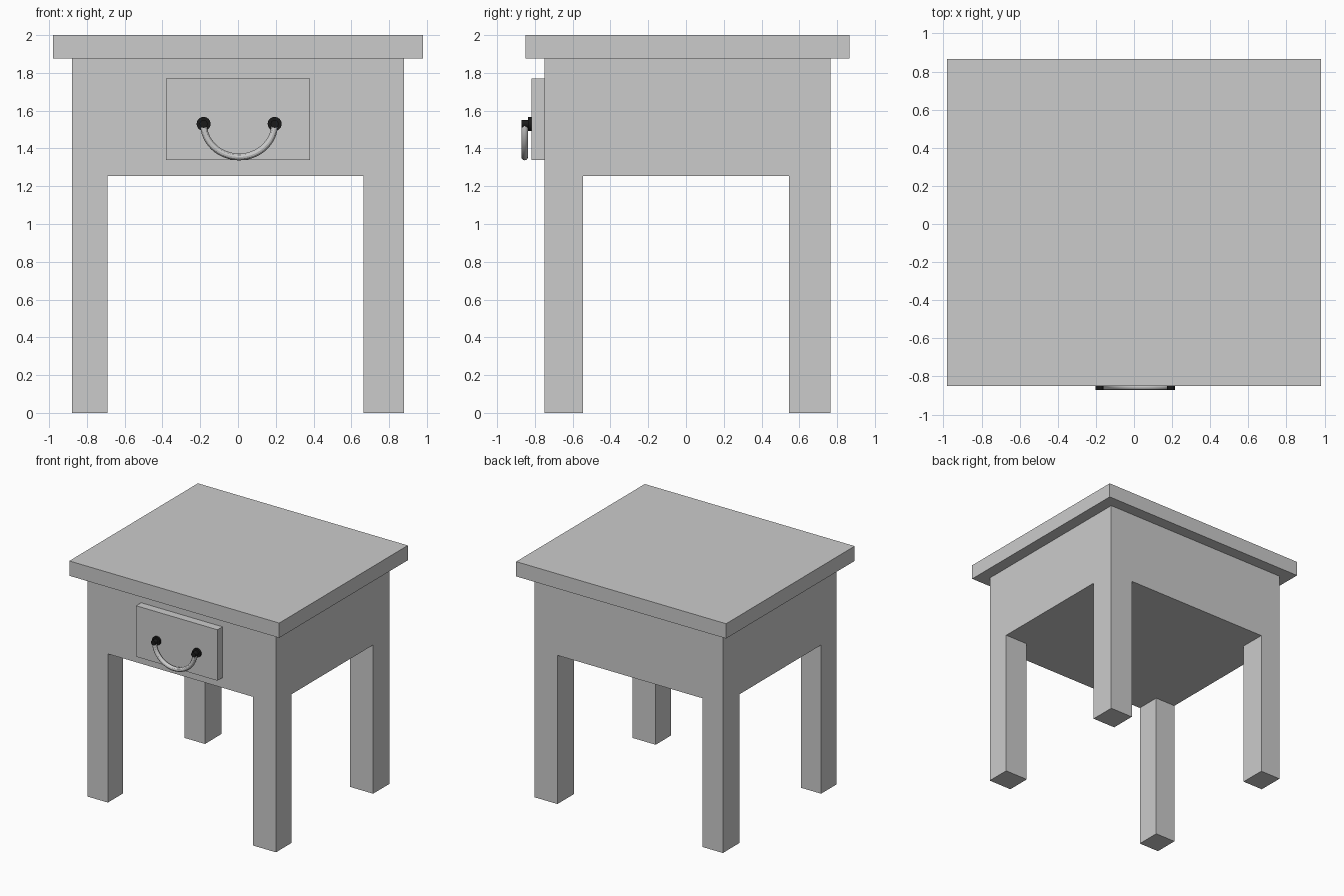
import bpy, math
from mathutils import Vector

cube = bpy.data.objects.get("Cube")
if cube:
    bpy.data.objects.remove(cube, do_unlink=True)


def material(name, color):
    m = bpy.data.materials.new(name)
    m.use_nodes = True
    m.diffuse_color = color
    m.node_tree.nodes["Principled BSDF"].inputs["Base Color"].default_value = color
    return m


grey = material("light grey", (0.6, 0.6, 0.6, 1))
black = material("black", (0.01, 0.01, 0.01, 1))


def box(name, low, high):
    low, high = Vector(low), Vector(high)
    bpy.ops.mesh.primitive_cube_add(size=1, location=(low + high) / 2)
    ob = bpy.context.object
    ob.name = name
    ob.scale = high - low
    bpy.ops.object.transform_apply(location=False, rotation=False, scale=True)
    ob.data.materials.append(grey)
    return ob


# Table top
box("table_top", (-0.98, -0.85, 1.875), (0.98, 0.865, 2))

# Body and legs: one solid with a tunnel cut through each way
body = box("body_and_legs", (-0.88, -0.75, 0), (0.88, 0.765, 1.875))
tunnels = [box("side_tunnel", (-2, -0.545, -1), (2, 0.545, 1.255)),
           box("front_tunnel", (-0.69, -2, -1), (0.665, 2, 1.255))]
for tunnel in tunnels:
    tunnel.hide_render = True
    cut = body.modifiers.new(tunnel.name, "BOOLEAN")
    cut.operation = "DIFFERENCE"
    cut.solver = "EXACT"
    cut.object = tunnel
    bpy.context.view_layer.objects.active = body
    bpy.ops.object.modifier_apply(modifier=cut.name)
    bpy.data.objects.remove(tunnel, do_unlink=True)

# Drawer front
box("drawer_front", (-0.38, -0.817, 1.34), (0.38, -0.75, 1.77))

# Hanging handle: a half ring swept along a curve
curve = bpy.data.curves.new("drawer_handle", "CURVE")
curve.dimensions = "3D"
curve.bevel_depth = 0.018
curve.bevel_resolution = 4
curve.use_fill_caps = True
steps = 32
path = curve.splines.new("POLY")
path.points.add(steps)
for i, point in enumerate(path.points):
    a = math.pi * (1 + i / steps)
    point.co = (0.006 + 0.188 * math.cos(a), -0.854, 1.53 + 0.175 * math.sin(a), 1)
handle = bpy.data.objects.new("drawer_handle", curve)
bpy.context.collection.objects.link(handle)
bpy.ops.object.select_all(action="DESELECT")
handle.select_set(True)
bpy.context.view_layer.objects.active = handle
bpy.ops.object.convert(target="MESH")
handle = bpy.context.object
handle.data.materials.append(grey)
bpy.ops.object.shade_smooth_by_angle()


# Handle mounts: a flat disc and a short pin on each side
def disc(name, x, radius, y_front, y_back):
    bpy.ops.mesh.primitive_cylinder_add(
        vertices=24, radius=radius, depth=y_back - y_front,
        location=(x, (y_front + y_back) / 2, 1.53), rotation=(math.pi / 2, 0, 0))
    ob = bpy.context.object
    ob.name = name
    ob.data.materials.append(black)
    bpy.ops.object.shade_smooth_by_angle()


for side, x in (("right", -0.182), ("left", 0.194)):
    disc(side + "_mount_disc", x, 0.037, -0.836, -0.815)
    disc(side + "_mount_pin", x, 0.021, -0.872, -0.83)
